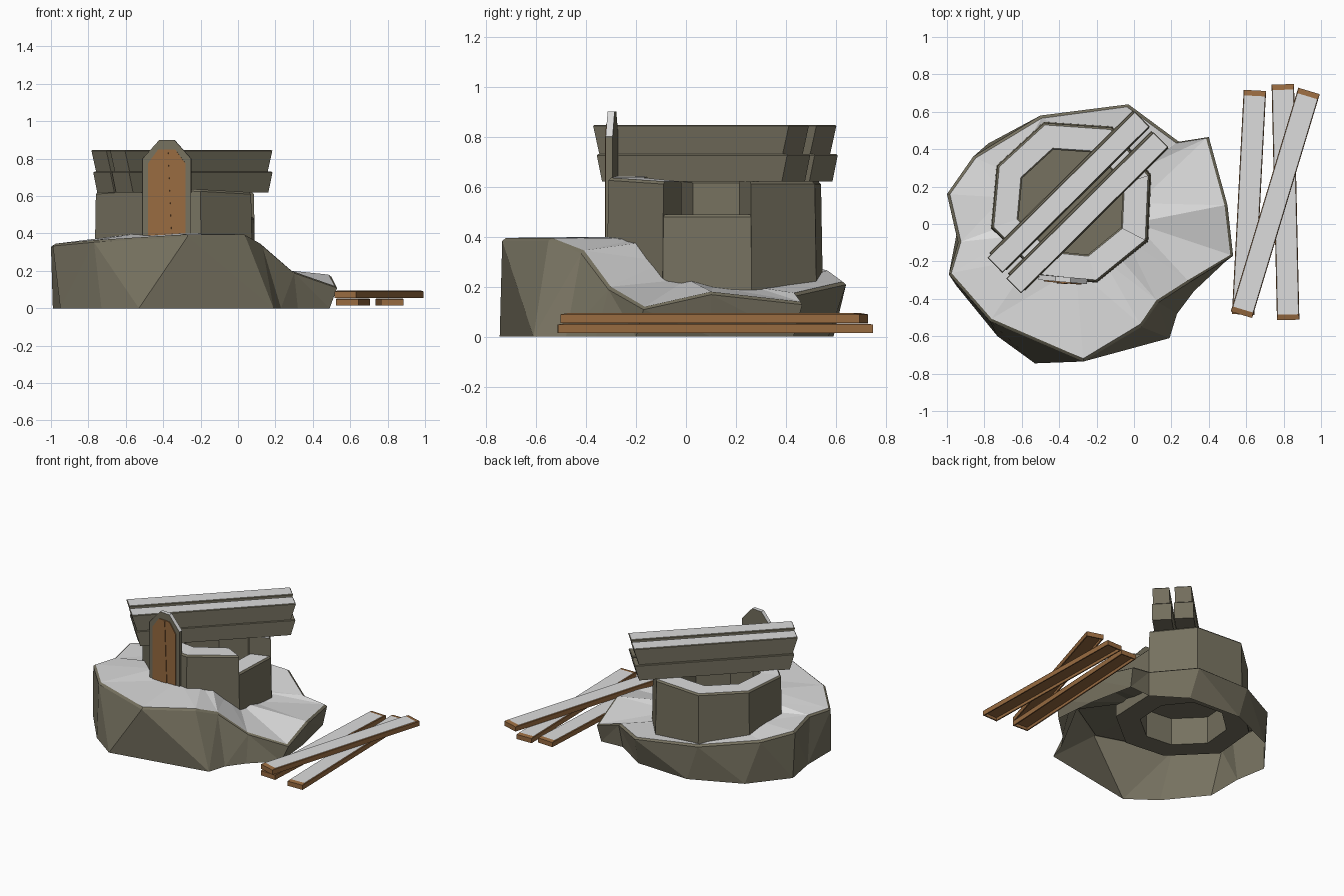
import bpy
import bmesh
from math import radians
from mathutils import Vector, Matrix

cube = bpy.data.objects.get("Cube")
if cube:
    bpy.data.objects.remove(cube, do_unlink=True)


def material(name, colour):
    mat = bpy.data.materials.new(name)
    mat.use_nodes = True
    mat.diffuse_color = (*colour, 1)
    bsdf = next(n for n in mat.node_tree.nodes if n.type == 'BSDF_PRINCIPLED')
    bsdf.inputs["Base Color"].default_value = (*colour, 1)
    return mat


stone = material("stone", (.18, .165, .115))
snow = material("snow", (.72, .72, .72))
wood = material("wood", (.315, .147, .052))


def finish(name, bm, mats):
    mesh = bpy.data.meshes.new(name)
    bm.to_mesh(mesh)
    bm.free()
    for mat in mats:
        mesh.materials.append(mat)
    obj = bpy.data.objects.new(name, mesh)
    bpy.context.collection.objects.link(obj)
    return obj


def loft(bm, rings, slots, closed=True):
    """Join consecutive rings of points; one material slot per band."""
    layers = [[bm.verts.new(p) for p in ring] for ring in rings]
    count = len(rings[0])
    for lower, upper, slot in zip(layers, layers[1:], slots):
        for i in range(count if closed else count - 1):
            j = (i + 1) % count
            face = bm.faces.new((lower[i], lower[j], upper[j], upper[i]))
            face.material_index = slot
    return layers


def bar(name, centre, angle, width, lengths, low, high, mats,
        end_margin=0, hollow=False):
    """Long block; bottom and top lengths differ, the top is inset and coloured."""
    bm = bmesh.new()
    bmesh.ops.create_cube(bm, size=1)
    for v in bm.verts:
        top = v.co.z > 0
        v.co.x *= lengths[top]
        v.co.y *= width
        v.co.z = high if top else low
    bm.normal_update()
    top_face = max(bm.faces, key=lambda f: f.normal.z)
    bottom_face = min(bm.faces, key=lambda f: f.normal.z)
    bmesh.ops.inset_region(bm, faces=[top_face], thickness=.006)
    top_face.material_index = 1
    for v in top_face.verts:
        v.co.x -= end_margin if v.co.x > 0 else -end_margin
        v.co.z += .005
    if hollow:
        bmesh.ops.inset_region(bm, faces=[bottom_face], thickness=.012)
        bmesh.ops.inset_region(bm, faces=[bottom_face], thickness=.001, depth=-.02)
    bm.transform(Matrix.Translation((*centre, 0)) @ Matrix.Rotation(radians(angle), 4, 'Z'))
    return finish(name, bm, mats)


def panel(name, outline, front, back, mats, place):
    """Extrude an x-z outline along y; upward edges use the second material."""
    bm = bmesh.new()
    face = bm.faces.new([bm.verts.new((x, front, z)) for x, z in outline])
    extruded = bmesh.ops.extrude_face_region(bm, geom=[face], use_keep_orig=True)
    verts = [g for g in extruded["geom"] if isinstance(g, bmesh.types.BMVert)]
    bmesh.ops.translate(bm, verts=verts, vec=(0, back - front, 0))
    bmesh.ops.recalc_face_normals(bm, faces=bm.faces)
    for f in bm.faces:
        if f.normal.z > .3 and len(mats) > 1:
            f.material_index = 1
    bm.transform(place)
    return finish(name, bm, mats)


centre = Vector((-.34, .12, 0))

# Rocky mound: rim x, y, z, height beside the tower, foot x, y
mound = [
    (-.03, .64, .22, .22, -.01, .57), (-.5, .58, .265, .235, -.42, .59),
    (-.86, .36, .31, .3, -.78, .43), (-1, .16, .34, .33, -.99, .17),
    (-.94, -.1, .345, .34, -.95, -.06), (-.99, -.27, .345, .38, -.95, -.33),
    (-.77, -.52, .365, .4, -.73, -.6), (-.27, -.735, .395, .4, -.53, -.745),
    (.04, -.55, .395, .39, .19, -.61), (.13, -.42, .345, .38, .23, -.48),
    (.3, -.31, .2, .3, .32, -.36), (.53, -.17, .12, .23, .49, -.2),
    (.5, .1, .18, .2, .46, .1), (.4, .465, .14, .2, .39, .43),
    (.24, .44, .175, .2, .22, .42)]
foot, rim, lip, inner = [], [], [], []
for x, y, z, base, fx, fy in mound:
    edge = Vector((x, y, z))
    out = Vector((x, y, 0)) - centre
    out.normalize()
    foot.append(Vector((fx, fy, 0)))
    rim.append(edge - Vector((0, 0, .012)))
    lip.append(edge - out * .016)
    inner.append(centre + out * .36 + Vector((0, 0, base)))
bm = bmesh.new()
loft(bm, [foot, rim, lip, inner], [0, 0, 1])
bmesh.ops.recalc_face_normals(bm, faces=bm.faces)
bmesh.ops.triangulate(bm, faces=bm.faces, quad_method='SHORT_EDGE')
finish("snowy_mound", bm, [stone, snow])

# Stone bed directly under the snow
drop = Vector((0, 0, .015))
bm = bmesh.new()
loft(bm, [[p - drop for p in lip], [p - drop for p in inner]], [0])
bmesh.ops.triangulate(bm, faces=bm.faces, quad_method='SHORT_EDGE')
finish("mound_bed", bm, [stone])

# Tower: eight wall segments, one of them broken lower
corners = [Vector((*p, 0)) for p in (
    (-.48, .54), (-.73, .31), (-.76, -.02), (-.5, -.28),
    (-.2, -.31), (.07, -.09), (.085, .26), (-.12, .515))]
tops = [.615, .615, .615, .635, .63, .615, .615, .615]
BROKEN = 5


def wall_station(corner, scale, z):
    return centre + (corner - centre) * scale + Vector((0, 0, z))


for i, corner in enumerate(corners):
    j = (i + 1) % len(corners)
    ends = ((corner, tops[i]), (corners[j], tops[j]))
    if i == BROKEN:
        ends = ((corner, .483), (corners[j], .483))
    profile = [(1.02, None), (1, -.005), (.975, .006), (.68, .006), (.66, 0), (.66, None)]
    rings = [[wall_station(c, s, .12 if rise is None else top + rise)
              for c, top in ends] for s, rise in profile]
    bm = bmesh.new()
    layers = loft(bm, rings, [0, 0, 1, 0, 0], closed=False)
    for side in (0, 1):
        bm.faces.new([layer[side] for layer in layers])
    bm.faces.new((layers[0][0], layers[0][1], layers[-1][1], layers[-1][0]))
    bmesh.ops.recalc_face_normals(bm, faces=bm.faces)
    finish("broken_wall" if i == BROKEN else "tower_wall", bm, [stone, snow])

# Tower floor
bm = bmesh.new()
bm.faces.new([bm.verts.new(wall_station(c, .67, .32)) for c in corners])
bmesh.ops.recalc_face_normals(bm, faces=bm.faces)
finish("tower_floor", bm, [stone])

# Stacked stone beams, the upper pair carrying snow
for label, x, y in (("back", -.35, .17), ("front", -.25, .06)):
    bar(label + "_lower_beam", (x + .005, y + .01), 44.8, .13, (1.02, 1.08),
        .62, .725, [stone, stone])
    bar(label + "_upper_beam", (x, y), 44.8, .113, (1.04, 1.11),
        .73, .842, [stone, snow])

# Arched door in its stone frame
place = Matrix.Translation((-.38, -.3, 0)) @ Matrix.Rotation(radians(-5), 4, 'Z')


def arch(half, base, shoulder, crown, tip):
    return [(-half, base), (half, base), (half, shoulder),
            (tip, crown), (-tip, crown), (-half, shoulder)]


panel("door_frame", arch(.13, .25, .8, .9, .04), -.01, .018, [stone, snow], place)
panel("door", arch(.1, .3, .775, .85, .045), -.016, 0, [wood], place)
middle_board = [(-.035, .3), (.03, .3), (.008, .845), (-.005, .845)]
panel("door_middle_board", middle_board, -.02, -.012, [wood], place)

# Loose snow-covered planks, hollow underneath
for name, mid, angle, length, low in (
        ("left_plank", (.615, .115), 87, 1.2, .014),
        ("middle_plank", (.81, .117), 91.3, 1.26, .014),
        ("crossing_plank", (.755, .113), 73.2, 1.25, .055)):
    bar(name, mid, angle, .12, (length, length), low, low + .034,
        [wood, snow], end_margin=.025, hollow=True)
